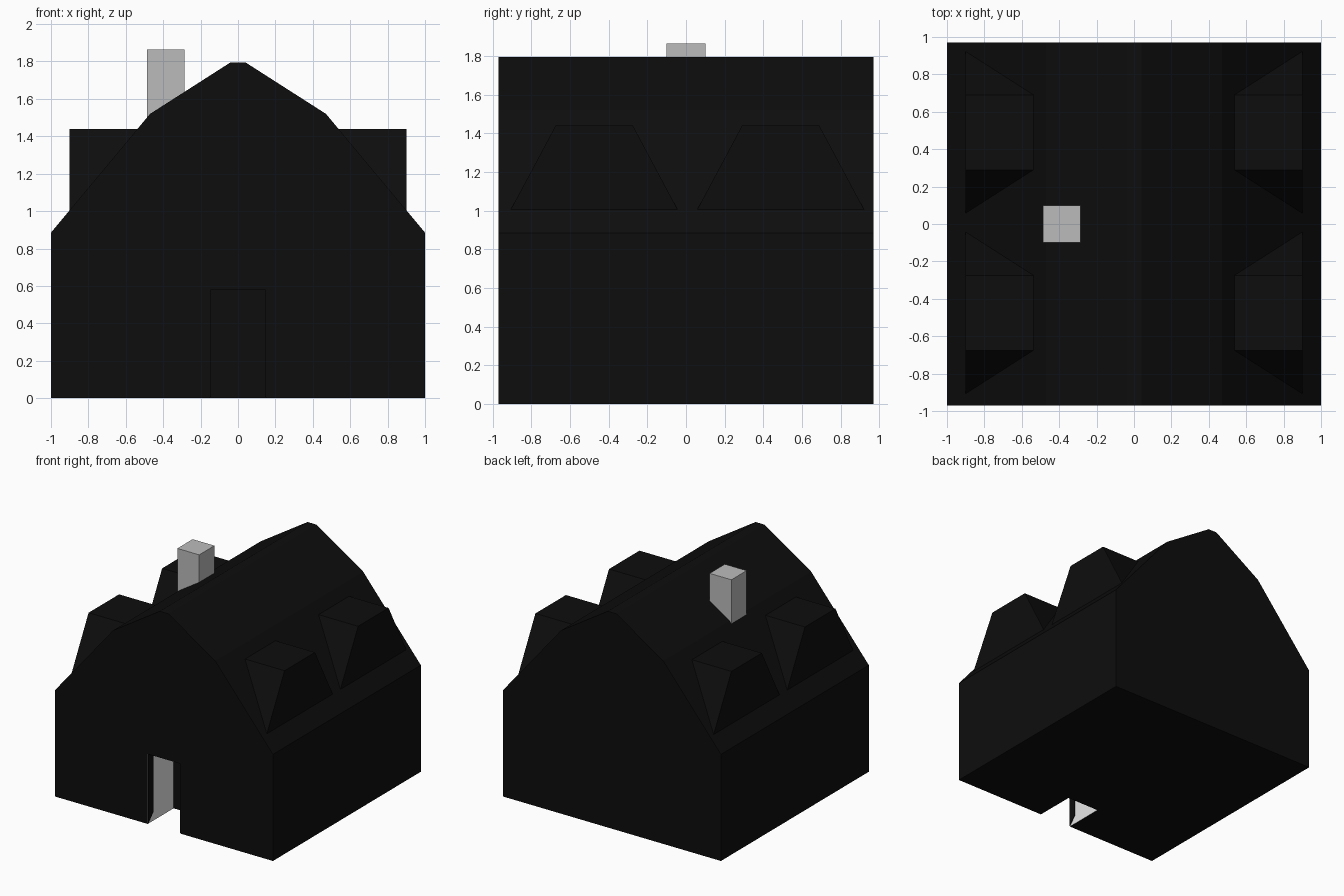
import bpy, bmesh
from mathutils import Vector

cube = bpy.data.objects.get("Cube")
if cube:
    bpy.data.objects.remove(cube)


def material(name, value):
    m = bpy.data.materials.new(name)
    m.use_nodes = True
    colour = (value, value, value, 1)
    m.diffuse_color = colour
    bsdf = next(n for n in m.node_tree.nodes if n.type == 'BSDF_PRINCIPLED')
    bsdf.inputs["Base Color"].default_value = colour
    return m


BLACK = material("black", 0.004)
GREY = material("chimney grey", 0.5)
PALE = material("pale grey", 0.8)


def prism(name, profile, axis, start, end, mats, caps=(True, True), rule=None):
    """Sweep a 2D profile along x (profile in y,z) or y (profile in x,z)."""
    def point(p, d):
        return Vector((d, p[0], p[1])) if axis == 'x' else Vector((p[0], d, p[1]))

    bm = bmesh.new()
    rings = [[bm.verts.new(point(p, d)) for p in profile] for d in (start, end)]
    n = len(profile)
    for i in range(n):
        j = (i + 1) % n
        bm.faces.new((rings[0][i], rings[0][j], rings[1][j], rings[1][i]))
    for ring, wanted in zip(rings, caps):
        if wanted:
            bm.faces.new(ring)
    bmesh.ops.recalc_face_normals(bm, faces=bm.faces)
    if rule:
        for f in bm.faces:
            f.material_index = rule(f)
    mesh = bpy.data.meshes.new(name)
    bm.to_mesh(mesh)
    bm.free()
    for m in mats:
        mesh.materials.append(m)
    obj = bpy.data.objects.new(name, mesh)
    bpy.context.scene.collection.objects.link(obj)
    return obj


# Barn cross-section and doorway sizes
HALF_Y, DOOR_BACK = 0.97, -0.63
DOOR_X, DOOR_Z = 0.15, 0.58
right_half = [(1, 0), (1, 0.885), (0.47, 1.52), (0.04, 1.795)]
gable = right_half + [(-x, z) for x, z in reversed(right_half)]
doorway = [(-DOOR_X, 0), (-DOOR_X, DOOR_Z), (DOOR_X, DOOR_Z), (DOOR_X, 0)]


# Doorway jambs are pale, everything else black
def jamb_rule(face):
    inside = abs(face.calc_center_median().x) < 0.2
    return 1 if inside and abs(face.normal.x) > 0.9 else 0


prism("barn_body", gable, 'y', DOOR_BACK, HALF_Y, [BLACK])
prism("barn_front", gable + doorway, 'y', -HALF_Y, DOOR_BACK, [BLACK, PALE],
      caps=(True, False), rule=jamb_rule)

# Black door trim on the outer edge of each jamb
trim = [(-0.969, 0.005), (-0.904, 0.075), (-0.904, DOOR_Z), (-0.969, DOOR_Z)]
for side, name in ((1, "left"), (-1, "right")):
    prism(name + "_door_trim", trim, 'x', side * (DOOR_X - 0.006), side * DOOR_X, [BLACK])

# Four flared dormers reaching into the roof
for side, side_name in ((1, "left"), (-1, "right")):
    for centre, end_name in ((-0.475, "front"), (0.49, "back")):
        outline = [(centre + y, z) for y, z in
                   ((-0.435, 1.0), (0.435, 1.0), (0.2, 1.44), (-0.2, 1.44))]
        prism(f"{side_name}_{end_name}_dormer", outline, 'x', side * 0.9, side * 0.4, [BLACK])

# Chimney
stack = [(-0.1, 1.35), (0.1, 1.35), (0.1, 1.865), (-0.1, 1.865)]
prism("chimney", stack, 'x', -0.487, -0.287, [GREY])
